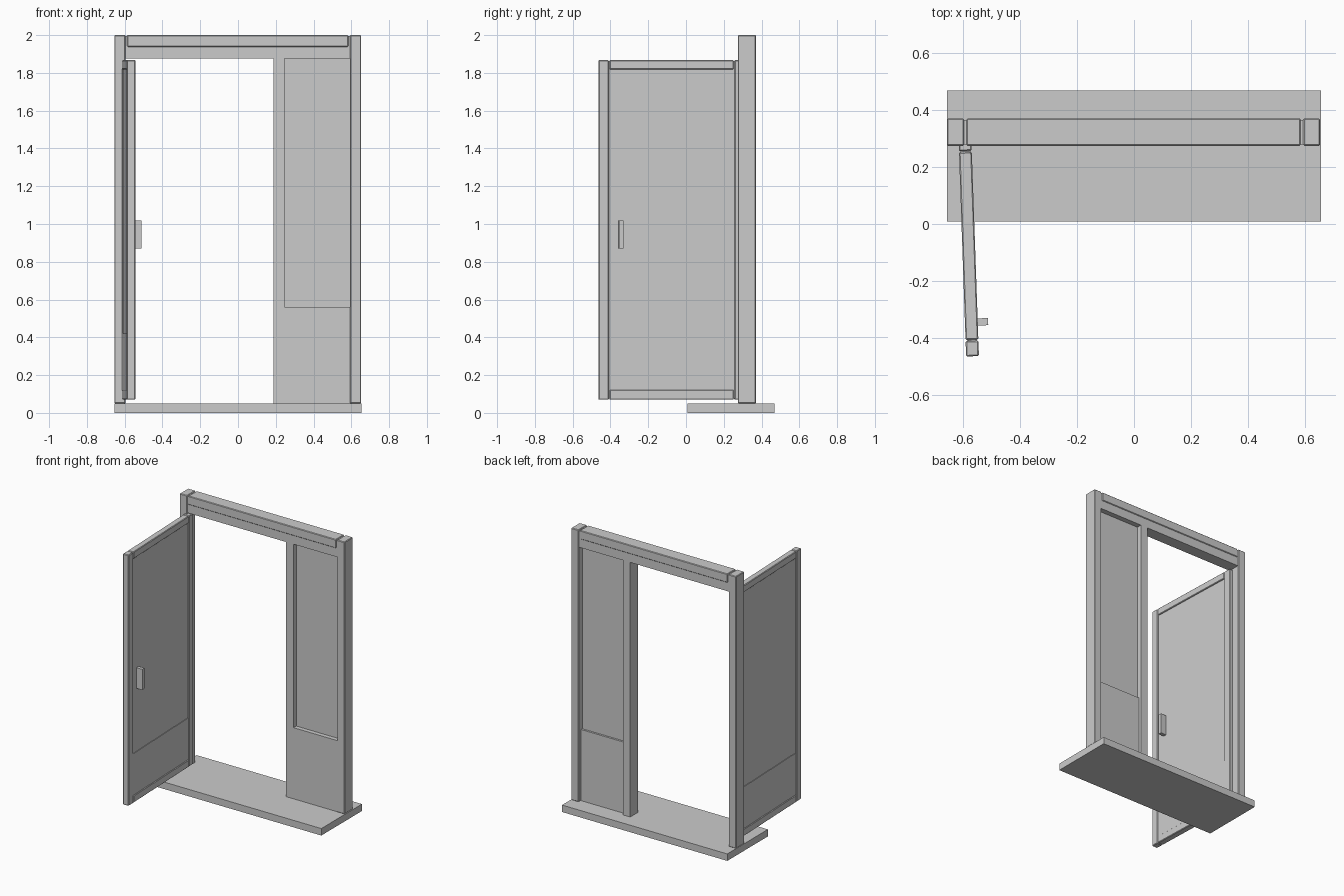
import bpy, bmesh, math
from mathutils import Matrix, Vector

if "Cube" in bpy.data.objects:
    bpy.data.objects.remove(bpy.data.objects["Cube"])


def box(name, x, y, z, bevel=0.0):
    """Box from (min, max) ranges, with an optional small chamfer."""
    bm = bmesh.new()
    bmesh.ops.create_cube(bm, size=1)
    c = Vector([(r[0] + r[1]) / 2 for r in (x, y, z)])
    bmesh.ops.scale(bm, vec=[r[1] - r[0] for r in (x, y, z)], verts=bm.verts)
    me = bpy.data.meshes.new(name)
    if bevel:
        bmesh.ops.bevel(bm, geom=bm.edges[:], offset=bevel, segments=1,
                        affect='EDGES', profile=0.5)
    bm.to_mesh(me)
    bm.free()
    ob = bpy.data.objects.new(name, me)
    ob.location = c
    bpy.context.collection.objects.link(ob)
    return ob


# Threshold slab
box("threshold", (-0.655, 0.655), (0.008, 0.468), (0, 0.05))

# Outer frame: two posts and head beam over a lintel
FRAME_Y = (0.274, 0.370)
INNER_Y = (0.279, 0.365)
B = 0.004
box("left_post", (-0.655, -0.596), FRAME_Y, (0.05, 2.0), B)
box("right_post", (0.593, 0.652), FRAME_Y, (0.05, 2.0), B)
box("head_beam", (-0.587, 0.584), FRAME_Y, (1.938, 2.0), B)
box("lintel", (-0.600, 0.597), INNER_Y, (1.875, 1.994))

# Fixed sidelight: mullion, solid lower panel, recessed upper pane
box("mullion", (0.187, 0.245), INNER_Y, (0.05, 1.876))
box("sidelight_lower_panel", (0.244, 0.597), (0.279, 0.342), (0.05, 0.56))
box("sidelight_pane", (0.244, 0.597), (0.310, 0.328), (0.55, 1.876))

# Open door leaf, built straight along y and then swung about its hinge side
CX, CY = -0.592, 0.283
T = 0.0225


def thick(t):
    return (CX - t, CX + t)


STILE_Z = (0.07, 1.868)
door = [
    box("door_hinge_stile", thick(T), (0.256, 0.310), STILE_Z, B),
    box("door_latch_stile", thick(T), (-0.464, -0.410), STILE_Z, B),
    box("door_top_rail", thick(T), (-0.406, 0.252), (1.818, 1.868), B),
    box("door_bottom_rail", thick(T), (-0.406, 0.252), (0.07, 0.122), B),
    box("door_kick_panel", thick(0.018), (-0.413, 0.259), (0.076, 0.42)),
    box("door_pane", thick(0.014), (-0.413, 0.259), (0.41, 1.862)),
    box("door_handle", (CX + 0.010, CX + 0.059), (-0.357, -0.332), (0.87, 1.018)),
]
swing = (Matrix.Translation((CX, CY, 0)) @ Matrix.Rotation(math.radians(2), 4, 'Z')
         @ Matrix.Translation((-CX, -CY, 0)))
for ob in door:
    ob.matrix_world = swing @ Matrix.Translation(ob.location)
